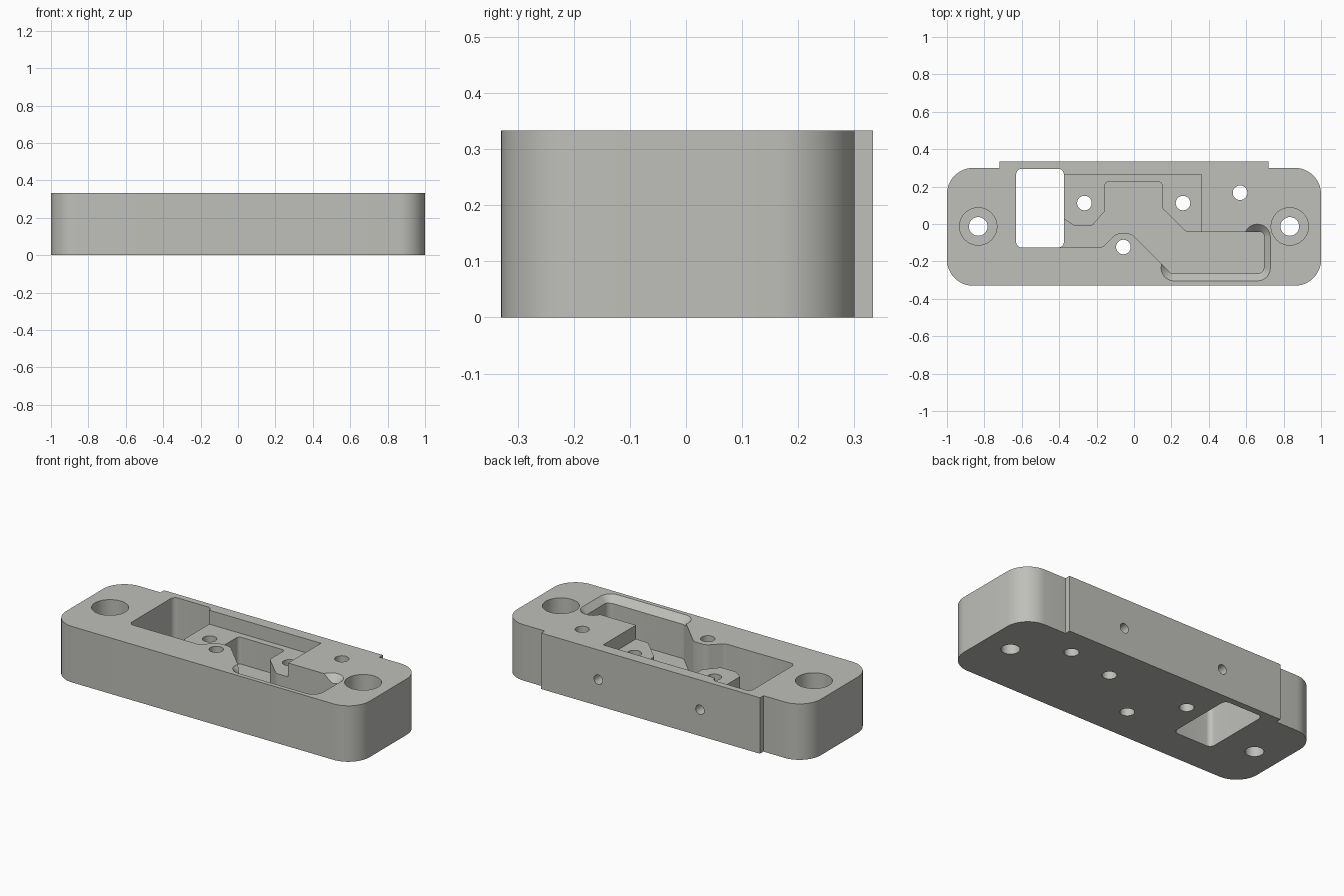
import bpy, bmesh, math
from mathutils import Vector

if "Cube" in bpy.data.objects:
    bpy.data.objects.remove(bpy.data.objects["Cube"])

TOP = 0.333
grey = bpy.data.materials.new("warm grey metal")
grey.diffuse_color = (0.52, 0.52, 0.49, 1)
grey.use_nodes = True
grey.node_tree.nodes["Principled BSDF"].inputs["Base Color"].default_value = grey.diffuse_color


def finish(bm, name):
    bmesh.ops.recalc_face_normals(bm, faces=bm.faces[:])
    me = bpy.data.meshes.new(name)
    bm.to_mesh(me)
    bm.free()
    ob = bpy.data.objects.new(name, me)
    bpy.context.collection.objects.link(ob)
    me.materials.append(grey)
    return ob


def rounded(points, steps=8):
    """Round each (x, y, radius) corner of a polygon."""
    out = []
    n = len(points)
    for i, (x, y, r) in enumerate(points):
        p = Vector((x, y))
        if r == 0:
            out.append(p)
            continue
        a = (Vector(points[i - 1][:2]) - p).normalized()
        b = (Vector(points[(i + 1) % n][:2]) - p).normalized()
        half = a.angle(b) / 2
        t = r / math.tan(half)
        centre = p + (a + b).normalized() * (r / math.sin(half))
        s, e = p + a * t - centre, p + b * t - centre
        full = s.angle(e)
        for k in range(steps + 1):
            f = k / steps
            out.append(centre + (s * math.sin((1 - f) * full) + e * math.sin(f * full)) / math.sin(full))
    return out


def prism(name, points, z0, z1, steps=8):
    bm = bmesh.new()
    face = bm.faces.new([bm.verts.new((p.x, p.y, z0)) for p in rounded(points, steps)])
    ext = bmesh.ops.extrude_face_region(bm, geom=[face])
    bmesh.ops.translate(bm, vec=(0, 0, z1 - z0),
                        verts=[v for v in ext["geom"] if isinstance(v, bmesh.types.BMVert)])
    return finish(bm, name)


def rect(x0, x1, y0, y1, r=0):
    return [(x0, y0, r), (x1, y0, r), (x1, y1, r), (x0, y1, r)]


def cylinder(name, centre, r, depth, rot=0):
    bm = bmesh.new()
    bmesh.ops.create_cone(bm, cap_ends=True, segments=40, radius1=r, radius2=r, depth=depth)
    ob = finish(bm, name)
    ob.location = centre
    ob.rotation_euler.x = rot
    return ob


def bevel_sweep(name, a, b, r=0.069):
    """Straight sweep of a 45 degree conical cutter."""
    bm = bmesh.new()
    for x, y in (a, b):
        bm.verts.new((x, y, TOP - r))
        for k in range(40):
            t = math.tau * k / 40
            bm.verts.new((x + (r + 0.03) * math.cos(t), y + (r + 0.03) * math.sin(t), TOP + 0.03))
    bmesh.ops.convex_hull(bm, input=bm.verts[:])
    return finish(bm, name)


# Body outline: rounded block with a raised pad along the back
body = prism("body", [
    (-1, -0.33, 0.14), (1, -0.33, 0.14), (1, 0.30, 0.14), (0.72, 0.30, 0),
    (0.72, 0.333, 0), (-0.72, 0.333, 0), (-0.72, 0.30, 0), (-1, 0.30, 0.14)], 0, TOP, 12)

# Window, shallow terrace and deep channel
cutters = [
    prism("window_cutter", rect(-0.63, -0.375, -0.126, 0.295, 0.03), -0.1, 0.5),
    prism("terrace_cutter", rect(-0.5, 0.36, -0.047, 0.265), TOP - 0.083, 0.5),
    prism("channel_cutter", [
        (-0.45, -0.125, 0), (-0.17, -0.125, 0.04), (-0.095, -0.05, 0.06), (-0.015, -0.05, 0.06),
        (0.2, -0.265, 0.02), (0.695, -0.265, 0.035), (0.695, -0.043, 0.02), (0.28, -0.043, 0.03),
        (0.15, 0.085, 0.02), (0.15, 0.226, 0.02), (-0.155, 0.226, 0.02), (-0.155, 0.07, 0.02),
        (-0.225, -0.01, 0.03), (-0.32, -0.01, 0.03), (-0.378, 0.03, 0), (-0.45, 0.03, 0)],
        0.09, 0.52),
]

# Bevelled rim of the end chamber
cutters += [bevel_sweep("rim_cutter_side", (0.66, -0.07), (0.66, -0.235)),
            bevel_sweep("rim_cutter_front", (0.66, -0.235), (0.214, -0.235))]

# Counterbored mounting holes
for s in (-1, 1):
    cutters.append(cylinder("counterbore_cutter", (s * 0.833, -0.013, TOP), 0.1, 0.4))
    cutters.append(cylinder("mount_cutter", (s * 0.833, -0.013, 0.1), 0.05, 0.6))

# Vertical pin holes
for x, y in ((-0.265, 0.112), (0.262, 0.112), (-0.057, -0.123), (0.567, 0.167)):
    cutters.append(cylinder("pin_cutter", (x, y, 0.2), 0.039, 0.8))

# Blind holes in the back pad
for x in (-0.325, 0.345):
    cutters.append(cylinder("back_hole_cutter", (x, 0.333, 0.156), 0.028, 0.28, math.pi / 2))

bpy.context.view_layer.objects.active = body
body.select_set(True)
for c in cutters:
    c.hide_render = True
    m = body.modifiers.new("cut", "BOOLEAN")
    m.operation, m.solver, m.object = "DIFFERENCE", "EXACT", c
    bpy.ops.object.modifier_apply(modifier=m.name)
for c in cutters:
    bpy.data.objects.remove(c)
bpy.ops.object.shade_smooth_by_angle(angle=math.radians(30))
